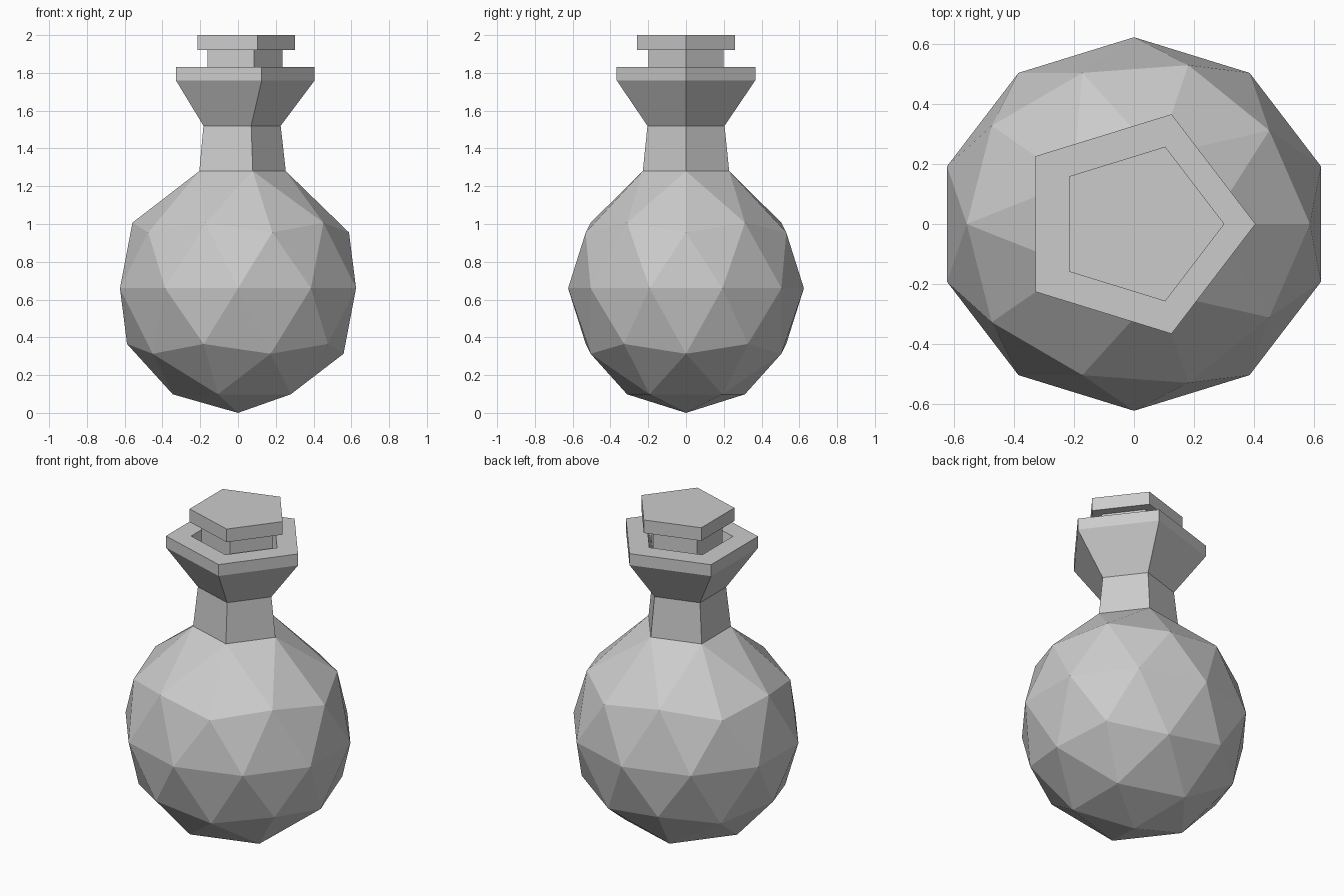
import bpy
import bmesh
from math import cos, sin, tau

cube = bpy.data.objects.get("Cube")
if cube:
    bpy.data.objects.remove(cube, do_unlink=True)

SIDES = 5
DEPTH = 0.95        # the whole flask is slightly flattened in y
RADIUS = 0.657
CENTRE_Z = 0.66
NECK = (0.253, 1.28)  # radius and height where the neck meets the body

grey = bpy.data.materials.new("plain_grey")
grey.use_nodes = True
grey.diffuse_color = (0.6, 0.6, 0.6, 1)
grey.node_tree.nodes["Principled BSDF"].inputs["Base Color"].default_value = (0.6, 0.6, 0.6, 1)


def finish(bm, name):
    mesh = bpy.data.meshes.new(name)
    bm.to_mesh(mesh)
    bm.free()
    mesh.materials.append(grey)
    obj = bpy.data.objects.new(name, mesh)
    bpy.context.collection.objects.link(obj)
    return obj


def ring_point(radius, z, i, cx=0.0):
    a = tau * i / SIDES
    return (cx + radius * cos(a), DEPTH * radius * sin(a), z)


def loft(name, profile, cx=0.0, cap_start=False, cap_end=False):
    """Stack five-sided rings of (radius, z) and join them with flat quads."""
    bm = bmesh.new()
    rings = [[bm.verts.new(ring_point(r, z, i, cx)) for i in range(SIDES)]
             for r, z in profile]
    for low, high in zip(rings, rings[1:]):
        for i in range(SIDES):
            j = (i + 1) % SIDES
            bm.faces.new((low[i], low[j], high[j], high[i]))
    if cap_start:
        bm.faces.new(rings[0][::-1])
    if cap_end:
        bm.faces.new(rings[-1])
    return finish(bm, name)


# Round body: faceted ball whose top ring is drawn in to meet the neck
bm = bmesh.new()
bmesh.ops.create_icosphere(bm, subdivisions=2, radius=1)
pole = max(bm.verts, key=lambda v: v.co.z)
top_ring = [e.other_vert(pole) for e in pole.link_edges]
bmesh.ops.delete(bm, geom=[pole], context='VERTS')
for v in bm.verts:
    if v in top_ring:
        flat = v.co.xy.normalized() * NECK[0]
        v.co = (flat.x, flat.y * DEPTH, NECK[1])
    else:
        v.co = (v.co.x * RADIUS, v.co.y * RADIUS * DEPTH,
                CENTRE_Z + v.co.z * CENTRE_Z)
finish(bm, "flask_body")

# Neck, flared mouth, rim and the hollow inside it
loft("neck_and_mouth", [NECK, (0.226, 1.52), (0.406, 1.76), (0.406, 1.83),
                        (0.264, 1.83), (0.24, 1.74), (0.15, 1.56)],
     cap_end=True)

# Stopper: stem inside the mouth with a wider cap
loft("stopper", [(0.2, 1.66), (0.22, 1.75), (0.22, 1.92), (0.286, 1.92),
                 (0.286, 2.0)],
     cx=0.016, cap_start=True, cap_end=True)
